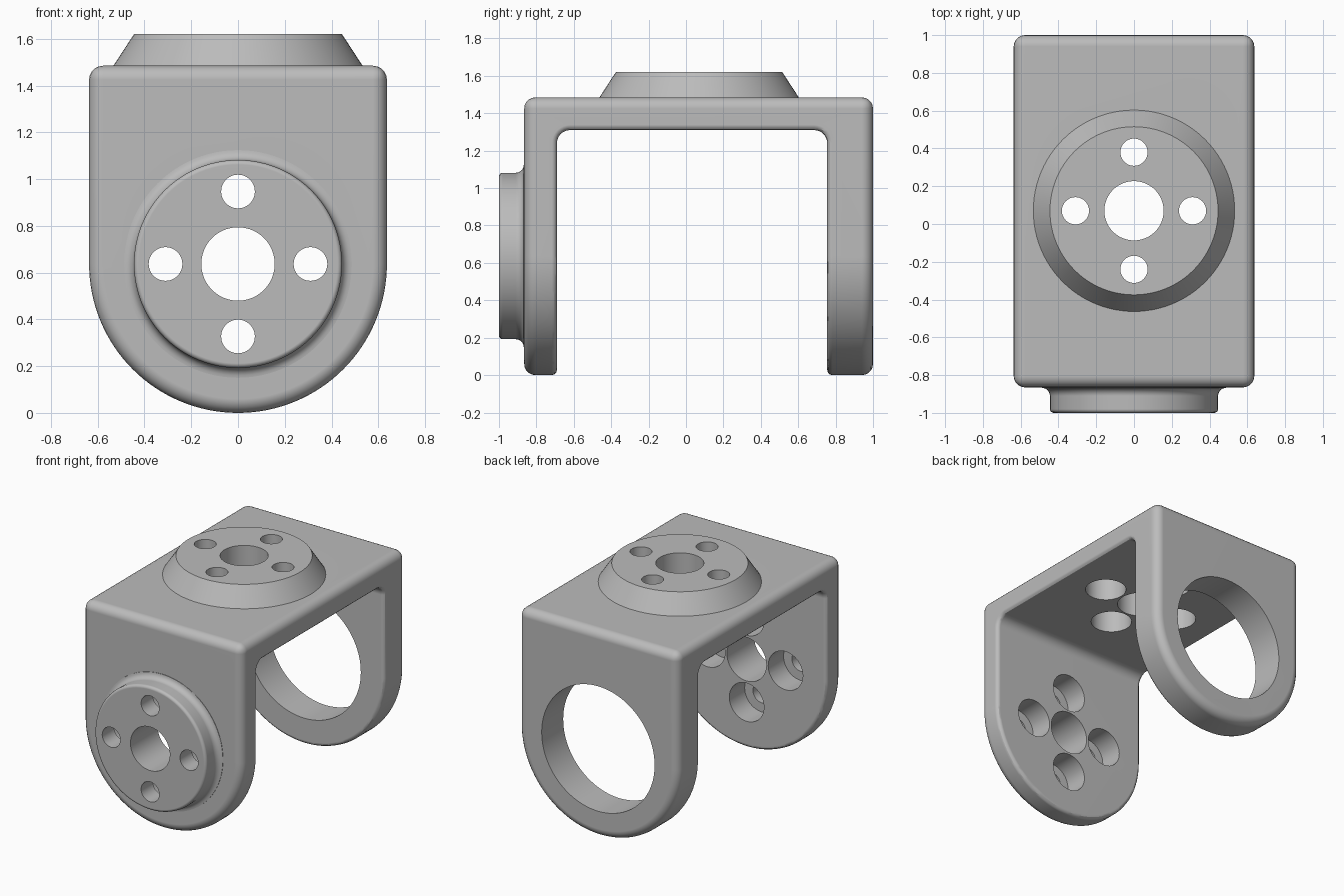
import bpy, bmesh, math
from mathutils import Matrix, Vector

if "Cube" in bpy.data.objects:
    bpy.data.objects.remove(bpy.data.objects["Cube"])

R = 0.637             # half width and bottom arc radius, also the pivot height
TOP = 1.485           # top of the plate
FRONT, BACK = -0.865, 1.0
HUB_Y = 0.07          # centre of the top hub

grey = bpy.data.materials.new("grey")
grey.diffuse_color = (0.5, 0.5, 0.5, 1)
grey.use_nodes = True
grey.node_tree.nodes["Principled BSDF"].inputs["Base Color"].default_value = grey.diffuse_color


def arc(cx, cy, r, a0, a1, n):
    return [(cx + r * math.cos(math.radians(a0 + (a1 - a0) * i / n)),
             cy + r * math.sin(math.radians(a0 + (a1 - a0) * i / n))) for i in range(n + 1)]


def make(name, bm):
    bmesh.ops.recalc_face_normals(bm, faces=bm.faces)
    me = bpy.data.meshes.new(name)
    bm.to_mesh(me)
    bm.free()
    ob = bpy.data.objects.new(name, me)
    bpy.context.collection.objects.link(ob)
    me.materials.append(grey)
    return ob


def prism(name, points, offset):
    bm = bmesh.new()
    face = bm.faces.new([bm.verts.new(p) for p in points])
    ext = bmesh.ops.extrude_face_region(bm, geom=[face])
    verts = [v for v in ext["geom"] if isinstance(v, bmesh.types.BMVert)]
    bmesh.ops.translate(bm, verts=verts, vec=offset)
    return make(name, bm)


def lathe(name, profile, matrix, n=96):
    """Closed solid from a (radius, height) profile, turned about local z."""
    bm = bmesh.new()
    rings = [[bm.verts.new(matrix @ Vector((r * math.cos(2 * math.pi * i / n),
                                            r * math.sin(2 * math.pi * i / n), h)))
              for i in range(n)] for r, h in profile]
    for a, b in zip(rings, rings[1:]):
        for i in range(n):
            j = (i + 1) % n
            bm.faces.new((a[i], a[j], b[j], b[i]))
    bm.faces.new(rings[0])
    bm.faces.new(rings[-1])
    return make(name, bm)


def bevel(ob, width, segments, angle):
    m = ob.modifiers.new("round", "BEVEL")
    m.width, m.segments = width, segments
    m.limit_method, m.angle_limit = "ANGLE", math.radians(angle)
    apply(ob, m)


def apply(ob, m):
    bpy.context.view_layer.objects.active = ob
    bpy.ops.object.modifier_apply(modifier=m.name)


def combine(ob, other, operation):
    m = ob.modifiers.new("combine", "BOOLEAN")
    m.operation, m.object, m.solver = operation, other, "EXACT"
    apply(ob, m)
    bpy.data.objects.remove(other)


# Bracket block: square top, half-round bottom
outline = [(R, TOP), (-R, TOP)] + arc(0, R, R, 180, 360, 64)
bracket = prism("bracket", [(x, FRONT, z) for x, z in outline], (0, BACK - FRONT, 0))
bevel(bracket, 0.06, 5, 40)

# Gap between the two legs, with filleted upper corners
f = 0.07
gap = ([(-0.69, -0.5)] + [(0.755, -0.5)] + arc(0.755 - f, 1.31 - f, f, 0, 90, 8)
       + arc(-0.69 + f, 1.31 - f, f, 90, 180, 8))
combine(bracket, prism("gap", [(-1, y, z) for y, z in gap], (2, 0, 0)), "DIFFERENCE")
bevel(bracket, 0.028, 3, 50)

# Local frames: z points outward from the front pivot and from the top hub
front_frame = Matrix.Translation((0, FRONT, R)) @ Matrix.Rotation(math.pi / 2, 4, "X")
top_frame = Matrix.Translation((0, HUB_Y, TOP))

# Front pivot boss with a fillet at its root and a softened rim
boss = ([(0.487, -0.06)] + arc(0.487, 0.045, 0.042, 270, 180, 6)
        + arc(0.425, 0.115, 0.02, 0, 90, 4))
combine(bracket, lathe("front_boss", boss, front_frame), "UNION")

# Conical top hub
combine(bracket, lathe("top_hub", [(0.533, -0.06), (0.533, 0), (0.445, 0.135)], top_frame), "UNION")

# Centre holes and counterbored bolt holes through both hubs
for frame in (front_frame, top_frame):
    combine(bracket, lathe("bore", [(0.157, -0.3), (0.157, 0.3)], frame, 64), "DIFFERENCE")
    for k in range(4):
        a = k * math.pi / 2
        spot = frame @ Matrix.Translation((0.31 * math.cos(a), 0.31 * math.sin(a), 0))
        bolt = [(0.138, -0.3), (0.138, 0.0), (0.072, 0.0), (0.072, 0.3)]
        combine(bracket, lathe("bolt", bolt, spot, 48), "DIFFERENCE")

# Large opening in the back leg
back_frame = Matrix.Translation((0, 0.88, R)) @ Matrix.Rotation(math.pi / 2, 4, "X")
combine(bracket, lathe("opening", [(0.45, -0.3), (0.45, 0.3)], back_frame), "DIFFERENCE")

# Smooth shading with crisp edges
bpy.ops.object.select_all(action="DESELECT")
bracket.select_set(True)
bpy.context.view_layer.objects.active = bracket
bpy.ops.object.shade_smooth_by_angle(angle=math.radians(30))
w = bracket.modifiers.new("normals", "WEIGHTED_NORMAL")
w.keep_sharp = True
